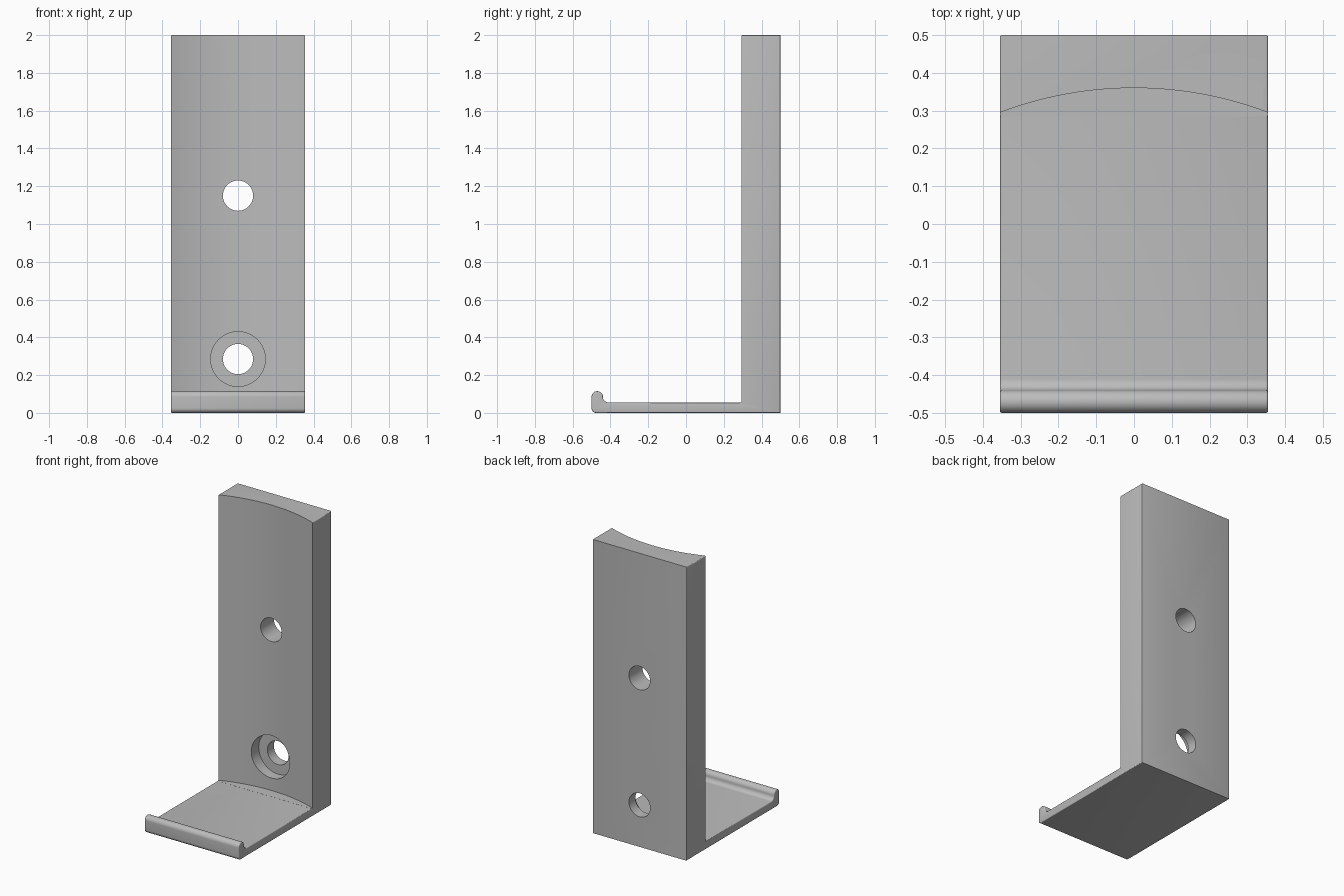
import bpy, bmesh
from math import sin, cos, radians
from mathutils import Vector

if "Cube" in bpy.data.objects:
    bpy.data.objects.remove(bpy.data.objects["Cube"])

HALF = 0.355     # half of the width
FLOOR = 0.055    # shelf thickness

grey = bpy.data.materials.new("grey")
grey.use_nodes = True
grey.diffuse_color = (0.5, 0.5, 0.5, 1)
grey.node_tree.nodes["Principled BSDF"].inputs["Base Color"].default_value = (0.5, 0.5, 0.5, 1)


def arc(cx, cy, r, start, end, n):
    """Points along an arc, angles in degrees."""
    angles = [radians(start + (end - start) * i / n) for i in range(n + 1)]
    return [(cx + r * cos(a), cy + r * sin(a)) for a in angles]


def prism(name, points, move, bevel=0):
    """Extrude a closed 3D outline along a vector, softening the end rims."""
    bm = bmesh.new()
    cap = bm.faces.new([bm.verts.new(p) for p in points])
    rims = list(cap.edges)
    ext = bmesh.ops.extrude_face_region(bm, geom=[cap], use_keep_orig=True)["geom"]
    rims += [e for e in ext if isinstance(e, bmesh.types.BMEdge)]
    bmesh.ops.translate(bm, vec=Vector(move),
                        verts=[v for v in ext if isinstance(v, bmesh.types.BMVert)])
    bmesh.ops.recalc_face_normals(bm, faces=bm.faces)
    if bevel:
        bmesh.ops.bevel(bm, geom=rims, offset=bevel, segments=3, profile=0.5, affect='EDGES')
    mesh = bpy.data.meshes.new(name)
    bm.to_mesh(mesh)
    bm.free()
    mesh.materials.append(grey)
    obj = bpy.data.objects.new(name, mesh)
    bpy.context.collection.objects.link(obj)
    return obj


# Bracket: side profile with wall, shelf and rounded lip
side = [(0.5, 0), (0.5, 2), (0.285, 2), (0.285, FLOOR)]
side += arc(-0.41, 0.085, 0.03, 270, 180, 10)[:-1]   # fillet behind the lip
side += arc(-0.47, 0.085, 0.03, 0, 180, 20)          # rounded lip top
side += arc(-0.475, 0.025, 0.025, 180, 270, 8)       # rounded lower front edge
bracket = prism("bracket", [(-HALF, y, z) for y, z in side], (2 * HALF, 0, 0), 0.006)

# Cutters: hollow wall face, two screw holes, one counterbore
hollow = [(0.45, 0.1), (-0.45, 0.1)] + arc(0, -0.64, 1.0, 116, 64, 48)
cutters = [prism("hollow_cutter", [(x, y, FLOOR + 0.0005) for x, y in hollow], (0, 0, 2.5))]


def round_cutter(name, z, r, y0, y1):
    ring = arc(0, z, r, 0, 360, 48)[:-1]
    cutters.append(prism(name, [(x, y0, h) for x, h in ring], (0, y1 - y0, 0)))


round_cutter("upper_hole_cutter", 1.15, 0.08, 0.1, 0.6)
round_cutter("lower_hole_cutter", 0.285, 0.08, 0.1, 0.6)
round_cutter("counterbore_cutter", 0.285, 0.145, 0.1, 0.43)

for cutter in cutters:
    cutter.hide_render = True
    cutter.hide_set(True)
    cut = bracket.modifiers.new(cutter.name, 'BOOLEAN')
    cut.operation = 'DIFFERENCE'
    cut.solver = 'EXACT'
    cut.object = cutter

# Apply the cuts, remove the cutters, smooth the rounded faces
bpy.context.view_layer.objects.active = bracket
bracket.select_set(True)
for cutter in cutters:
    bpy.ops.object.modifier_apply(modifier=cutter.name)
    bpy.data.objects.remove(cutter)
bpy.ops.object.shade_smooth_by_angle(angle=radians(35))
